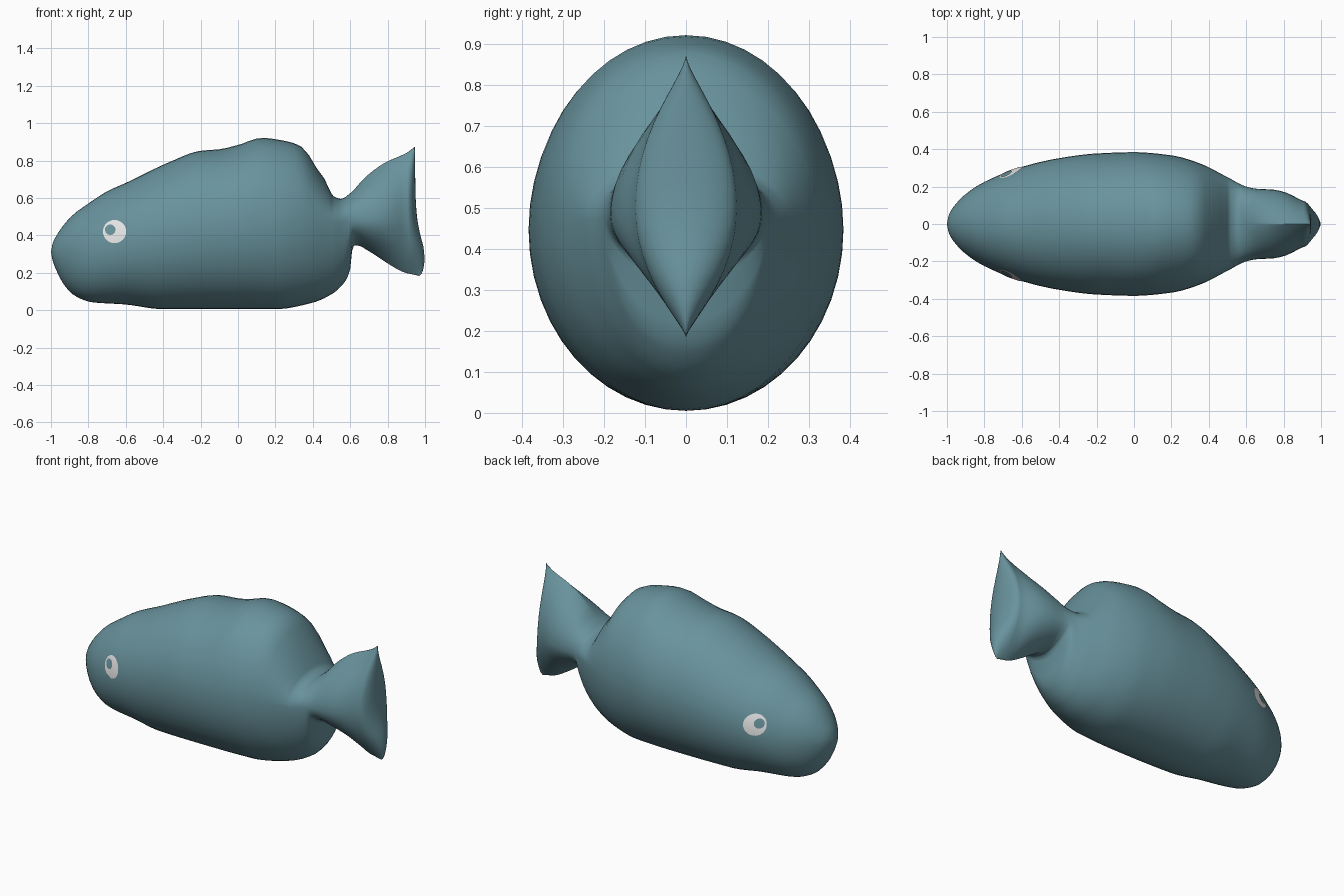
import bpy, bmesh, math

if "Cube" in bpy.data.objects:
    bpy.data.objects.remove(bpy.data.objects["Cube"])

def material(name, rgb):
    m = bpy.data.materials.new(name)
    m.diffuse_color = (*rgb, 1)
    m.use_nodes = True
    m.node_tree.nodes["Principled BSDF"].inputs["Base Color"].default_value = m.diffuse_color
    return m

teal = material("teal skin", (0.14, 0.29, 0.335))
white = material("eye white", (0.84, 0.84, 0.84))

# Outlines along x: back ridge, belly, half width, height of widest line
TOP = [(-1, .31), (-.99, .36), (-.97, .40), (-.92, .47), (-.87, .52), (-.8, .57), (-.7, .635),
       (-.6, .68), (-.37, .79), (-.2, .852), (-.1, .86), (0, .883), (.13, .921), (.25, .905),
       (.32, .885), (.36, .855), (.42, .76), (.47, .69), (.51, .61), (.55, .595), (.6, .625),
       (.68, .71), (.78, .785), (.9, .84), (.95, .873)]
LOW = [(-1, .31), (-.99, .26), (-.97, .21), (-.93, .135), (-.87, .075), (-.78, .042), (-.6, .03),
       (-.4, .005), (.2, .005), (.4, .04), (.5, .085), (.57, .15), (.6, .22), (.607, .29),
       (.615, .345), (.64, .345), (.7, .315), (.8, .25), (.88, .205), (.95, .183)]
WIDE = [(-1, 0), (-.993, .04), (-.97, .085), (-.9, .16), (-.8, .225), (-.6, .305), (-.4, .352),
        (-.2, .377), (0, .384), (.2, .367), (.35, .325), (.5, .25), (.6, .2), (.66, .188),
        (.74, .184), (.8, .172), (.9, .125)]
MID = [(-1, .31), (-.8, .32), (-.6, .36), (-.2, .43), (.2, .46), (.6, .475), (.9, .5)]
END = [(.18, .965), (.2, .985), (.27, .997), (.33, .993), (.4, .975), (.5, .957), (.6, .95), (.88, .945)]

def curve(pts, x):
    """Monotone smooth interpolation."""
    if x <= pts[0][0]:
        return pts[0][1]
    if x >= pts[-1][0]:
        return pts[-1][1]
    d = [(b[1] - a[1]) / (b[0] - a[0]) for a, b in zip(pts, pts[1:])]
    i = next(k for k in range(len(d)) if x <= pts[k + 1][0])
    def slope(k):
        if k == 0 or k == len(d):
            return d[min(k, len(d) - 1)]
        a, b = d[k - 1], d[k]
        return 0 if a * b <= 0 else 2 * a * b / (a + b)
    h = pts[i + 1][0] - pts[i][0]
    t = (x - pts[i][0]) / h
    return ((2*t**3 - 3*t*t + 1) * pts[i][1] + (t**3 - 2*t*t + t) * h * slope(i)
            + (3*t*t - 2*t**3) * pts[i + 1][1] + (t**3 - t*t) * h * slope(i + 1))

def lens(x):
    """Section goes from ellipse on the body to a pointed lens on the tail."""
    return 1 + min(1, max(0, (x - .58) / .2))

def finish(bm, name, mat):
    bmesh.ops.remove_doubles(bm, verts=bm.verts, dist=1e-5)
    bmesh.ops.recalc_face_normals(bm, faces=bm.faces)
    me = bpy.data.meshes.new(name)
    bm.to_mesh(me)
    bm.free()
    me.materials.append(mat)
    for p in me.polygons:
        p.use_smooth = True
    ob = bpy.data.objects.new(name, me)
    bpy.context.collection.objects.link(ob)
    return ob

# Body and tail: one loft along x
SEG = 48
TAIL = .9
xs = [-1 + .3 * (1 - math.cos(i / 14 * math.pi / 2)) for i in range(14)]
xs += [-.7 + i * .04 for i in range(30)] + [.5 + i * .01 for i in range(16)] + [.66 + i * .03 for i in range(9)]
stations = [(x, 0) for x in xs] + [(TAIL, math.sin(i / 10 * math.pi / 2)) for i in range(1, 11)]
bm = bmesh.new()
rings = []
for x, s in stations:
    xe = x + s * .05                       # outline grows a little to the tail edge
    top, low, mid = curve(TOP, xe), curve(LOW, xe), curve(MID, x)
    w = curve(WIDE, x) * math.sqrt(max(0, 1 - s * s))
    ring = []
    for k in range(SEG):
        a = 2 * math.pi * k / SEG
        c, sn = math.cos(a), math.sin(a)
        z = mid + sn * ((top - mid) if sn > 0 else (mid - low))
        y = math.copysign(abs(c) ** lens(x), c) * w
        px = x + s * (curve(END, z) - x) if s else x
        ring.append(bm.verts.new((px, y, z)))
    rings.append(ring)
for a, b in zip(rings, rings[1:]):
    for k in range(SEG):
        j = (k + 1) % SEG
        bm.faces.new((a[k], a[j], b[j], b[k]))
finish(bm, "fish_body", teal)

def skin_y(x, z):
    mid = curve(MID, x)
    t = (z - mid) / ((curve(TOP, x) - mid) if z > mid else (mid - curve(LOW, x)))
    return curve(WIDE, x) * math.sqrt(max(0, 1 - t * t))

# Eyes: thin white rings laid on the skin, the skin showing through as pupil
for side, name in ((-1, "eye_ring_right"), (1, "eye_ring_left")):
    bm = bmesh.new()
    loops = []
    for r in range(5):
        f = r / 4
        loop = []
        for k in range(32):
            a = 2 * math.pi * k / 32
            ix, iz = -.683 + .028 * math.cos(a), .43 + .028 * math.sin(a)
            ox, oz = -.66 + .062 * math.cos(a), .42 + .062 * math.sin(a)
            x, z = ix + (ox - ix) * f, iz + (oz - iz) * f
            loop.append(bm.verts.new((x, side * (skin_y(x, z) + .004), z)))
        loops.append(loop)
    for a, b in zip(loops, loops[1:]):
        for k in range(32):
            j = (k + 1) % 32
            q = (a[k], b[k], b[j], a[j])
            bm.faces.new(q if side < 0 else q[::-1])
    bm.normal_update()
    if sum(f.normal.y for f in bm.faces) * side < 0:
        bmesh.ops.reverse_faces(bm, faces=bm.faces)
    me = bpy.data.meshes.new(name)
    bm.to_mesh(me)
    bm.free()
    me.materials.append(white)
    for p in me.polygons:
        p.use_smooth = True
    bpy.context.collection.objects.link(bpy.data.objects.new(name, me))
